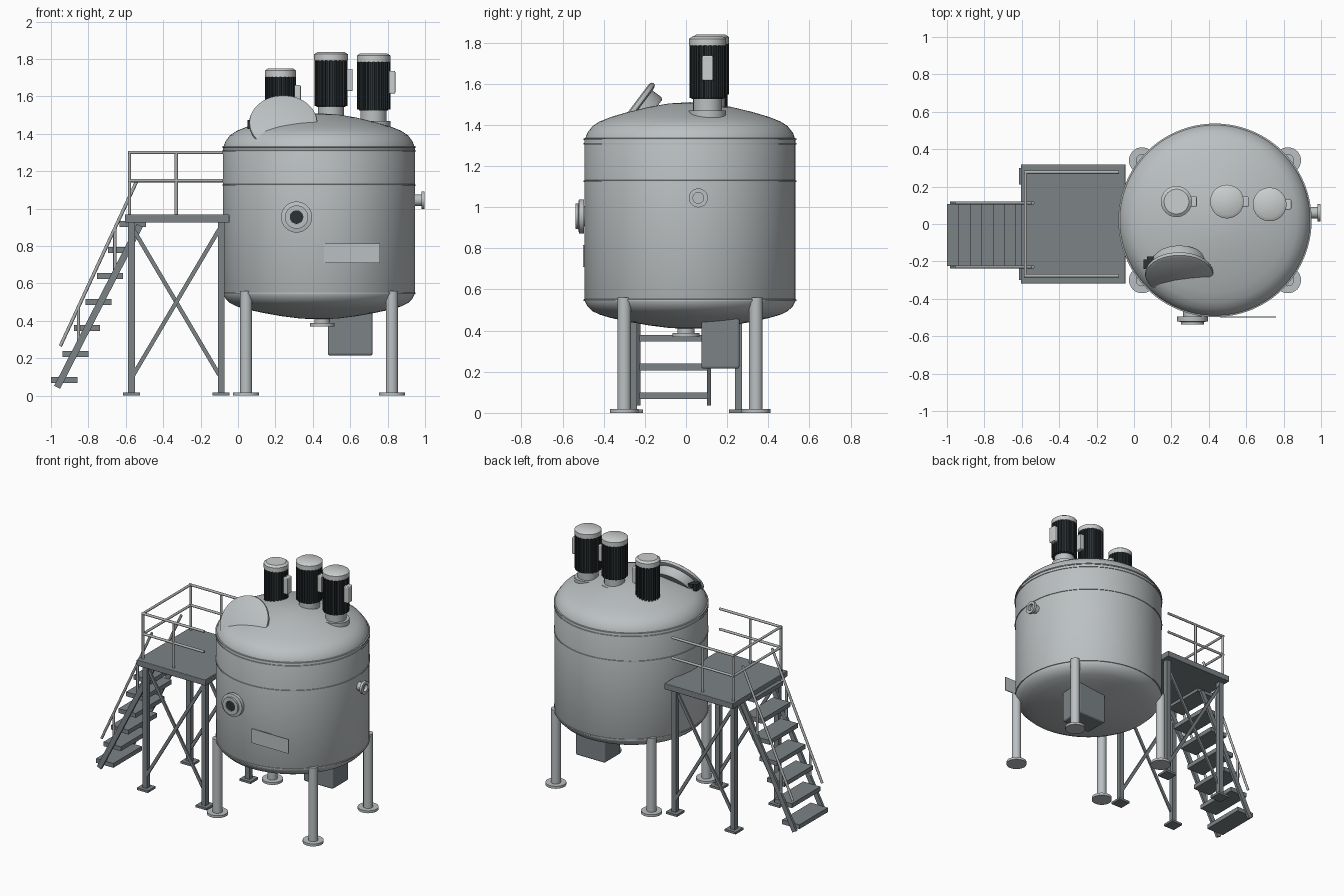
import bpy, bmesh, math
from mathutils import Vector, Matrix

cube = bpy.data.objects.get("Cube")
if cube:
    bpy.data.objects.remove(cube, do_unlink=True)


def material(name, r, g, b):
    m = bpy.data.materials.new(name)
    m.use_nodes = True
    m.diffuse_color = (r, g, b, 1)
    m.node_tree.nodes["Principled BSDF"].inputs["Base Color"].default_value = (r, g, b, 1)
    return m


STEEL = material("brushed steel", .50, .53, .54)
PALE = material("pale steel", .60, .62, .62)
RAIL = material("rail grey", .42, .44, .44)
FRAME = material("frame grey", .20, .225, .24)
DARK = material("motor black", .025, .032, .036)


def finish(name, bm, mat, smooth=True):
    bmesh.ops.recalc_face_normals(bm, faces=bm.faces)
    me = bpy.data.meshes.new(name)
    bm.to_mesh(me)
    bm.free()
    me.materials.append(mat)
    ob = bpy.data.objects.new(name, me)
    bpy.context.collection.objects.link(ob)
    if smooth:
        bpy.ops.object.select_all(action='DESELECT')
        ob.select_set(True)
        bpy.context.view_layer.objects.active = ob
        bpy.ops.object.shade_smooth_by_angle(angle=math.radians(35))
    return ob


def frame_at(loc, axis):
    # Matrix that places local z along the axis
    return Matrix.Translation(loc) @ Vector(axis).to_track_quat('Z', 'Y').to_matrix().to_4x4()


def lathe(name, profile, mat, loc, axis=(0, 0, 1), steps=48):
    bm = bmesh.new()
    vs = [bm.verts.new((r, 0, z)) for r, z in profile]
    edges = [bm.edges.new(p) for p in zip(vs, vs[1:])]
    bmesh.ops.spin(bm, geom=vs + edges, cent=(0, 0, 0), axis=(0, 0, 1),
                   angle=math.tau, steps=steps, use_duplicate=False)
    bmesh.ops.remove_doubles(bm, verts=bm.verts, dist=1e-4)
    bm.transform(frame_at(loc, axis))
    return finish(name, bm, mat)


def rod(name, a, b, r, mat, sides=12):
    a, b = Vector(a), Vector(b)
    bm = bmesh.new()
    bmesh.ops.create_cone(bm, cap_ends=True, segments=sides, radius1=r, radius2=r,
                          depth=(b - a).length, matrix=frame_at((a + b) / 2, b - a))
    return finish(name, bm, mat)


def add_box(bm, lo, hi, matrix=Matrix()):
    lo, hi = Vector(lo), Vector(hi)
    bmesh.ops.create_cube(bm, size=1, matrix=matrix @ Matrix.Translation((lo + hi) / 2)
                          @ Matrix.Diagonal((hi - lo).to_4d()))


def box(name, lo, hi, mat, bevel=0):
    bm = bmesh.new()
    add_box(bm, lo, hi)
    ob = finish(name, bm, mat, False)
    if bevel:
        mod = ob.modifiers.new("Bevel", 'BEVEL')
        mod.width, mod.segments = bevel, 3
    return ob


def beam(name, a, b, width, depth, mat):
    # Rectangular bar lying in a plane of constant y
    a, b = Vector(a), Vector(b)
    d = b - a
    m = Matrix.Translation(a) @ Matrix.Rotation(math.atan2(d.x, d.z), 4, 'Y')
    bm = bmesh.new()
    add_box(bm, (-width / 2, -depth / 2, 0), (width / 2, depth / 2, d.length), m)
    return finish(name, bm, mat, False)


# Tank shell with dished ends
CX, CY, R = .433, .02, .513
dish = [(0, .185), (.1, .179), (.2, .162), (.3, .138), (.385, .113),
        (.44, .091), (.475, .068), (.5, .035), (R, 0)]
base = [(r, .545 - h * .74) for r, h in dish]
crown = [(r, 1.325 + h) for r, h in reversed(dish)]
lathe("tank_shell", base + crown, STEEL, (CX, CY, 0), steps=96)
for label, z in (("bottom", .548), ("middle", 1.126), ("shoulder", 1.308), ("top", 1.33)):
    lathe("tank_seam_" + label, [(.505, z - .006), (.517, z - .004), (.517, z + .004),
          (.505, z + .006)], STEEL, (CX, CY, 0), steps=96)

# Tank legs with round feet
for sx in (-1, 1):
    for sy in (-1, 1):
        x, y = CX + sx * .39, CY + sy * .32
        rod("tank_leg", (x, y, 0), (x, y, .56), .033, STEEL, 24)
        rod("tank_foot", (x, y, 0), (x, y, .018), .07, STEEL, 32)


# Finned mixer motors
def motor(x, y, top, r, length, neck):
    cap, low = top - .045, top - .045 - length
    lathe("motor_cap", [(0, top), (r * .8, top), (r, top - .012), (r, cap), (0, cap)],
          PALE, (x, y, 0))
    bm = bmesh.new()
    bmesh.ops.create_cone(bm, cap_ends=True, segments=32, radius1=r * .86, radius2=r * .86,
                          depth=length, matrix=Matrix.Translation((x, y, cap - length / 2)))
    for i in range(22):
        m = Matrix.Translation((x, y, 0)) @ Matrix.Rotation(math.tau * i / 22, 4, 'Z')
        add_box(bm, (r * .7, -.006, low + .005), (r * .99, .006, cap), m)
    finish("motor_body", bm, DARK, False)
    mid = cap - length * .42
    box("motor_terminal_box", (x + r * .8, y - .027, mid - .06),
        (x + r + .026, y + .027, mid + .06), PALE, .006)
    if neck:
        rod("motor_neck", (x, y, 1.40), (x, y, low), .07, STEEL, 32)
        rod("motor_flange", (x, y, 1.40), (x, y, low - .055), .09, STEEL, 32)


motor(.227, .12, 1.75, .083, .25, False)
motor(.497, .12, 1.838, .09, .25, True)
motor(.725, .105, 1.83, .09, .26, True)

# Tilted manway with rim, dished back and dark clamp
lid_at, lid_axis = (.242, -.28, 1.465), (0, .8, -.6)
lathe("manway_lid", [(0, 0), (.165, 0), (.18, .006), (.183, .016), (.18, .026),
      (.165, .032), (0, .032)], STEEL, lid_at, lid_axis)
lathe("manway_neck", [(0, .03), (.152, .03), (.152, .085), (.145, .097), (0, .10)],
      STEEL, lid_at, lid_axis)
box("manway_clamp", (.05, -.24, 1.425), (.075, -.19, 1.475), DARK)
box("manway_clamp_arm", (.07, -.225, 1.45), (.105, -.175, 1.475), DARK)

# Sight glass on the front wall
sight = (.313, -.46, .955)
lathe("sight_glass_flange", [(.05, 0), (.05, .035), (.083, .035), (.083, .06), (.062, .064),
      (.062, .078), (.036, .078), (.036, .05), (0, .05)], STEEL, sight, (0, -1, 0))
rod("sight_glass_pane", (.313, -.505, .955), (.313, -.53, .955), .036, DARK, 32)

# Side nozzle
lathe("side_nozzle", [(.03, 0), (.03, .055), (.046, .055), (.046, .073), (.026, .073),
      (.026, .05), (0, .05)], STEEL, (.925, .06, 1.045), (1, 0, 0))

# Flat plate, bottom outlet and hanging control box
box("name_plate", (.46, -.5, .71), (.76, -.494, .815), STEEL)
rod("outlet_pipe", (.45, 0, .375), (.45, 0, .44), .042, STEEL, 32)
rod("outlet_flange", (.45, 0, .37), (.45, 0, .388), .066, STEEL, 32)
box("control_box", (.48, .075, .215), (.72, .26, .46), FRAME, .012)

# Platform deck, posts and cross braces
box("platform_deck", (-.605, -.318, .925), (-.045, .318, .968), FRAME, .004)
for y in (-.255, .255):
    for x in (-.57, -.09):
        box("platform_post", (x - .018, y - .018, 0), (x + .018, y + .018, .93), FRAME)
        box("platform_foot", (x - .045, y - .045, 0), (x + .045, y + .045, .016), FRAME)
    beam("cross_brace", (-.56, y - .008, .11), (-.1, y - .008, .89), .022, .012, FRAME)
    beam("cross_brace", (-.1, y + .008, .11), (-.56, y + .008, .89), .022, .012, FRAME)

# Guard rails around three sides
for y in (-.277, .277):
    for x in (-.58, -.33):
        rod("guard_post", (x, y, .96), (x, y, 1.3), .009, RAIL)
for z in (1.15, 1.3):
    for y in (-.277, .277):
        rod("guard_rail_side", (-.588, y, z), (-.08, y, z), .009, RAIL)
    rod("guard_rail_end", (-.58, -.277, z), (-.58, .277, z), .009, RAIL)

# Stairs: treads, stringers and handrails
for i in range(7):
    x, z = -.929 + .061 * i, .084 + .139 * i
    box("stair_tread", (x - .07, -.225, z - .016), (x + .07, .107, z + .016), FRAME)
for y in (-.23, .112):
    beam("stair_stringer", (-.967, y, .045), (-.525, y, .91), .036, .018, FRAME)
    rod("stair_handrail", (-.95, y, .265), (-.54, y, 1.15), .009, RAIL)
    for x, low, high in ((-.853, .27, .475), (-.658, .65, .895)):
        rod("handrail_post", (x, y, low), (x, y, high), .009, RAIL)
